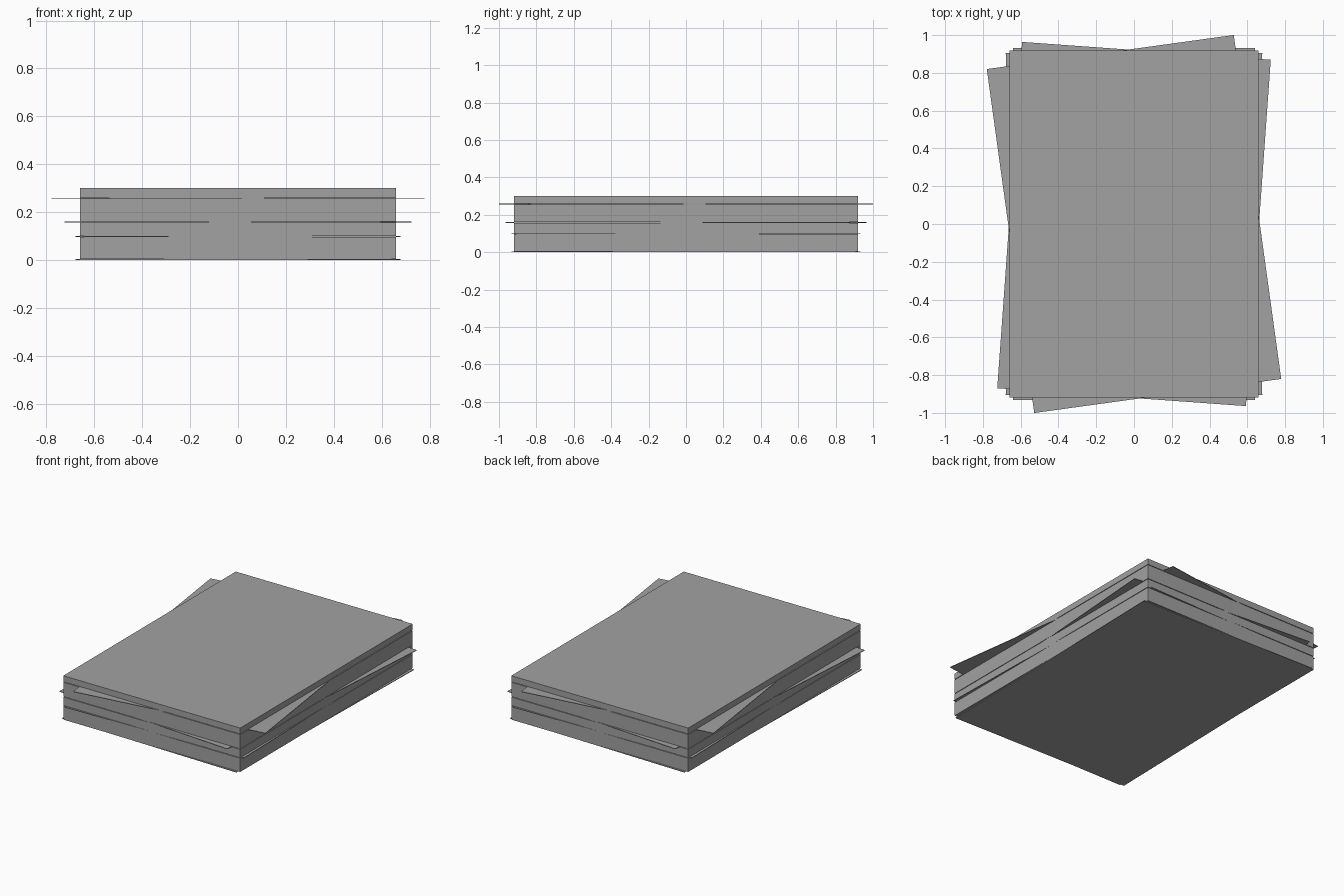
import bpy
import math

cube = bpy.data.objects.get("Cube")
if cube:
    bpy.data.objects.remove(cube, do_unlink=True)

WIDTH, DEPTH = 1.32, 1.838
SHEET = 0.004

paper = bpy.data.materials.new("paper_grey")
paper.use_nodes = True
grey = (0.36, 0.36, 0.36, 1)
paper.diffuse_color = grey
paper.node_tree.nodes["Principled BSDF"].inputs["Base Color"].default_value = grey


def slab(name, bottom, top, angle=0):
    """Paper-sized block between two heights, turned about z."""
    bpy.ops.mesh.primitive_cube_add(size=1, location=(0, 0, (bottom + top) / 2))
    obj = bpy.context.object
    obj.name = name
    obj.scale = (WIDTH, DEPTH, top - bottom)
    bpy.ops.object.transform_apply(location=False, rotation=False, scale=True)
    obj.rotation_euler.z = math.radians(angle)
    obj.data.materials.append(paper)


# Each neat bundle rests on one loose, turned sheet
layers = [("bottom", 0, -1.2), ("lower", 0.096, 1.2),
          ("middle", 0.156, -4.1), ("upper", 0.256, 7.85)]
ends = [layer[1] for layer in layers[1:]] + [0.30]

for (name, z, angle), end in zip(layers, ends):
    slab(name + "_loose_sheet", z, z + SHEET, angle)
    slab(name + "_paper_bundle", z + SHEET, end)
